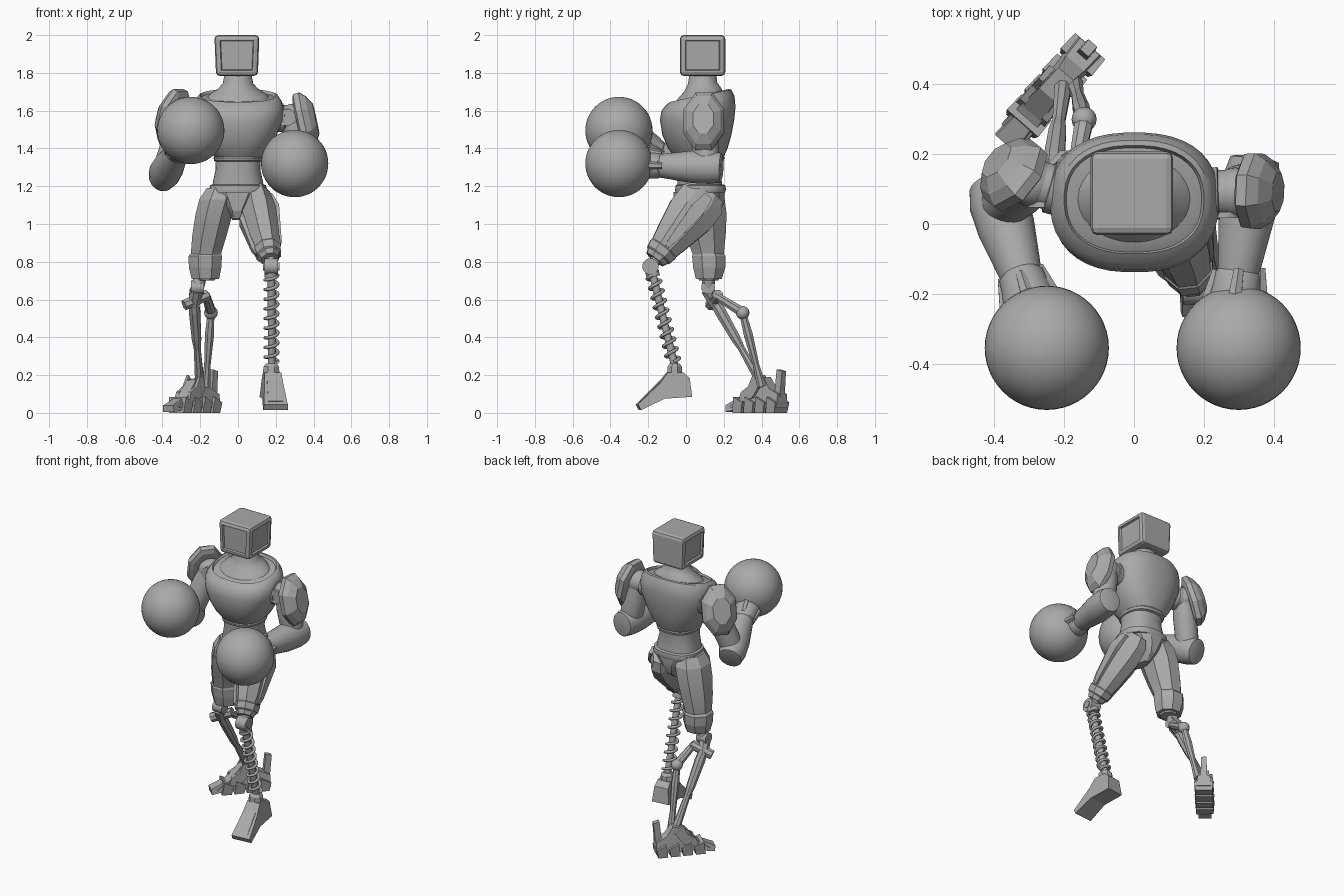
import bpy, bmesh, math
from mathutils import Vector, Matrix

if "Cube" in bpy.data.objects:
    bpy.data.objects.remove(bpy.data.objects["Cube"])

gray = bpy.data.materials.new("plain_gray")
gray.use_nodes = True
gray.diffuse_color = (0.4, 0.4, 0.4, 1)
gray.node_tree.nodes["Principled BSDF"].inputs["Base Color"].default_value = (0.4, 0.4, 0.4, 1)


def finish(name, bm, angle=35):
    """Turn a bmesh into a named gray object, smooth below the given angle."""
    bmesh.ops.recalc_face_normals(bm, faces=bm.faces)
    mesh = bpy.data.meshes.new(name)
    bm.to_mesh(mesh)
    bm.free()
    mesh.materials.append(gray)
    ob = bpy.data.objects.new(name, mesh)
    bpy.context.collection.objects.link(ob)
    if angle:
        bpy.ops.object.select_all(action='DESELECT')
        ob.select_set(True)
        bpy.context.view_layer.objects.active = ob
        bpy.ops.object.shade_smooth_by_angle(angle=math.radians(angle))
    return ob


def skin(name, rings, angle=35):
    """Bridge rings of points into a capped solid."""
    bm = bmesh.new()
    loops = [[bm.verts.new(p) for p in ring] for ring in rings]
    n = len(loops[0])
    for a, b in zip(loops, loops[1:]):
        for i in range(n):
            j = (i + 1) % n
            bm.faces.new((a[i], a[j], b[j], b[i]))
    bm.faces.new(loops[0])
    bm.faces.new(loops[-1])
    return finish(name, bm, angle)


def outline(n, power=2):
    """Unit outline: a polygon with flat sides, or a rounded box for power > 2."""
    k = 1 / math.cos(math.pi / n)
    for i in range(n):
        t = 2 * math.pi * (i + 0.5) / n
        c, s = math.cos(t) * k, math.sin(t) * k
        yield (math.copysign(abs(c) ** (2 / power), c), math.copysign(abs(s) ** (2 / power), s))


def body(name, rows, n=40, power=2.4, angle=35):
    """Level rings from rows of z, x0, x1, y0, y1, tilt."""
    return skin(name, [[((x0 + x1) / 2 + (x1 - x0) / 2 * u, (y0 + y1) / 2 + (y1 - y0) / 2 * v,
                         z + tilt * (y1 - y0) / 2 * v) for u, v in outline(n, power)]
                       for z, x0, x1, y0, y1, tilt in rows], angle)


def limb(name, a, b, sections, n=24, side=(1, 0, 0), angle=35, power=2):
    """Rings along a line from rows of position, half width, half depth."""
    a, b, side = Vector(a), Vector(b), Vector(side)
    axis = (b - a).normalized()
    u = (side - axis * side.dot(axis)).normalized()
    v = axis.cross(u)
    return skin(name, [[a.lerp(b, t) + u * (p * w) + v * (q * d) for p, q in outline(n, power)]
                       for t, w, d in sections], angle)


def rod(name, a, b, r0, r1=None, n=16, angle=35, side=(1, 0, 0.01)):
    r1 = r1 or r0
    return limb(name, a, b, [(0, r0, r0), (1, r1, r1)], n, side, angle)


def ball(name, loc, r, seg=48):
    bm = bmesh.new()
    bmesh.ops.create_uvsphere(bm, u_segments=seg, v_segments=seg // 2, radius=r,
                              matrix=Matrix.Translation(loc))
    return finish(name, bm, 60)


def prism(name, profile, w0, w1, loc=(0, 0, 0), yaw=0):
    """Side profile of (y, z) pairs, half width w0 at the bottom, w1 at the top."""
    zs = [z for _, z in profile]
    m = Matrix.Translation(loc) @ Matrix.Rotation(yaw, 4, 'Z')

    def flank(s):
        return [m @ Vector((s * (w0 + (w1 - w0) * (z - min(zs)) / (max(zs) - min(zs))), y, z))
                for y, z in profile]
    return skin(name, [flank(-1), flank(1)], 0)


# Boxy head with recessed front and side panels
bm = bmesh.new()
bmesh.ops.create_cube(bm, size=1, matrix=Matrix.Translation((-0.006, 0.088, 1.892))
                      @ Matrix.Diagonal((0.238, 0.24, 0.216, 1)))
for v in bm.verts:
    if v.co.z < 1.85:
        v.co.x *= 0.93
bmesh.ops.bevel(bm, geom=bm.edges[:], offset=0.02, segments=2, affect='EDGES', profile=0.5)
bm.normal_update()
panels = [f for f in bm.faces if f.calc_area() > 0.02 and f.normal.y < 0.5 and abs(f.normal.z) < 0.5]
bmesh.ops.inset_individual(bm, faces=panels, thickness=0.012, depth=0)
bmesh.ops.inset_individual(bm, faces=panels, thickness=0.006, depth=-0.012)
finish("head", bm, 0)

# Neck and torso
body("neck", [(1.66, -.17, .17, -.06, .2, .2), (1.69, -.145, .145, -.04, .19, .2),
              (1.715, -.105, .105, -.01, .18, .15), (1.745, -.08, .08, .01, .165, .05),
              (1.80, -.07, .07, .02, .16, 0)], power=2)
body("chest", [(1.355, -.125, .125, -.06, .2, 0), (1.40, -.165, .165, -.095, .22, 0),
               (1.47, -.205, .205, -.125, .24, 0), (1.55, -.235, .237, -.138, .255, 0),
               (1.61, -.24, .243, -.13, .262, .05), (1.65, -.228, .23, -.112, .257, .15),
               (1.675, -.21, .212, -.095, .24, .22), (1.68, -.20, .20, -.085, .225, .22),
               (1.665, -.193, .193, -.08, .218, .22), (1.672, -.165, .165, -.055, .2, .2)])
body("chest_band", [(1.33, -.118, .118, -.05, .19, 0), (1.335, -.126, .126, -.06, .2, 0),
                    (1.35, -.13, .13, -.064, .204, 0), (1.36, -.12, .12, -.06, .2, 0)])
body("abdomen", [(1.17, -.138, .138, -.045, .195, 0), (1.22, -.133, .133, -.045, .19, 0),
                 (1.29, -.118, .118, -.045, .18, 0), (1.36, -.12, .12, -.05, .19, 0)])
body("belt", [(1.165, -.148, .148, -.055, .205, 0), (1.18, -.153, .153, -.058, .212, 0),
              (1.205, -.148, .148, -.054, .208, 0), (1.21, -.135, .135, -.045, .195, 0)])
body("pelvis", [(1.02, -.03, .02, .01, .13, 0), (1.06, -.05, .045, -.03, .18, 0),
                (1.12, -.095, .09, -.05, .205, 0), (1.18, -.14, .14, -.052, .205, 0)], n=12, angle=25)
body("pelvis_front_plate", [(1.03, -.025, .015, -.045, 0, 0), (1.07, -.03, .02, -.062, 0, 0),
                            (1.17, -.065, .06, -.066, 0, 0)], n=4, power=2, angle=0)

# Arms: rows of side, shoulder, elbow, wrist, fist, armour centre, armour facing
arms = [("left", (.29, .09, 1.565), (.335, .11, 1.3), (.292, -.19, 1.31), (.30, -.355, 1.32),
         (.335, .095, 1.54), (1, -.05, .22)),
        ("right", (-.29, .12, 1.565), (-.385, .05, 1.275), (-.31, -.19, 1.40), (-.25, -.355, 1.495),
         (-.335, .135, 1.56), (-.75, .6, .3))]
for side, shoulder, elbow, wrist, fist, pad, facing in arms:
    s, e, w, f, p, d = map(Vector, (shoulder, elbow, wrist, fist, pad, facing))
    d.normalize()
    inner = Vector((math.copysign(0.17, s.x), 0.085, 1.56))
    limb(side + "_shoulder_joint", inner, s,
         [(0, .075, .075), (.6, .075, .075), (.62, .066, .066), (1, .066, .066)], side=(0, 1, 0))
    ball(side + "_shoulder_ball", s, .072, 24)
    front = s + Vector((-math.copysign(.03, s.x), -.055, 0))
    rod(side + "_shoulder_cap", front, front + Vector((0, -.018, 0)), .045, n=24)
    limb(side + "_upper_arm", s, e, [(0, .062, .062), (.35, .072, .072), (.8, .07, .07), (1, .065, .065)])
    limb(side + "_forearm", e, w,
         [(-.27, .05, .055), (-.25, .07, .078), (-.05, .084, .087), (.25, .082, .086),
          (.82, .06, .062), (.84, .066, .066), (1.0, .07, .07), (1.15, .078, .078)])
    for k in (-1, 0, 1):
        off = (f - w).normalized().cross(Vector((0, 0, 1))) * (.062 * k)
        up = Vector((0, 0, .064 * (1 - abs(k))))
        rod(side + "_wrist_tab", e.lerp(w, .8) + off + up, e.lerp(w, 1.12) + off * 1.25 + up * 1.25,
            .014, .02, 6, 0)
    ball(side + "_fist", f, .178)
    limb(side + "_shoulder_armour", p - d * .02, p + d * .08,
         [(0, .085, .125), (.1, .105, .152), (.4, .108, .155), (.7, .09, .13), (1, .055, .08)],
         n=8, side=(-d.y, d.x, 0), angle=15, power=2)

# Left leg: thigh, knee, spring shin and wedge foot
hip, knee = (.09, .095, 1.14), (.165, -.15, .83)
limb("left_thigh", hip, knee, [(-.1, .055, .09), (.05, .078, .128), (.3, .09, .128), (.7, .077, .094),
                               (.98, .057, .068), (1.06, .045, .055)], n=8, angle=15)
for k in (-1, 1):
    shift = Vector((.012 * k, .03 * k, .02 * k))
    limb("left_thigh_panel", Vector(hip) + shift * 1.3, Vector(knee) + shift * .6,
         [(.08, .07, .025), (.3, .093, .038), (.8, .072, .02), (.9, .06, .012)], n=4, angle=0)
limb("left_thigh_cuff", hip, knee, [(.86, .064, .078), (.88, .07, .082), (.98, .064, .074), (1, .055, .062)],
     n=8, angle=15)
rod("left_knee_joint", (.14, -.188, .775), (.212, -.188, .775), .043, n=24, side=(0, 1, 0))
rod("left_knee_hub", (.133, -.188, .775), (.219, -.188, .775), .022, side=(0, 1, 0))
rod("left_knee_link", (.17, -.15, .82), (.176, -.188, .775), .03)
top, foot = Vector((.177, -.18, .75)), Vector((.178, -.06, .25))
rod("left_shin_rod", top, foot, .02)
rod("left_spring_top", top, top.lerp(foot, .06), .036)

axis = (foot - top).normalized()
u = Vector((1, 0, 0))
v = axis.cross(u)
turns, step = 9, 16
coil = bpy.data.curves.new("left_shin_spring", 'CURVE')
coil.dimensions, coil.bevel_depth, coil.bevel_resolution = '3D', .009, 2
spline = coil.splines.new('POLY')
spline.points.add(turns * step)
for i, pt in enumerate(spline.points):
    t = 2 * math.pi * i / step
    co = top.lerp(foot, .04 + .92 * i / (turns * step)) + (u * math.cos(t) + v * math.sin(t)) * .034
    pt.co = (*co, 1)
spring = bpy.data.objects.new("left_shin_spring", coil)
bpy.context.collection.objects.link(spring)
coil.materials.append(gray)
bpy.ops.object.select_all(action='DESELECT')
spring.select_set(True)
bpy.context.view_layer.objects.active = spring
bpy.ops.object.convert(target='MESH')

foot_at, foot_yaw = (.175, 0, 0), .1
prism("left_foot", [(-.10, .215), (-.02, .215), (.015, .185), (.027, .085), (-.12, .075), (-.245, .015),
                    (-.262, .045), (-.145, .155)], .066, .044, foot_at, foot_yaw)
prism("left_foot_panel", [(-.135, .172), (-.128, .165), (-.235, .06), (-.247, .062)], .04, .034,
      foot_at, foot_yaw)
body("left_ankle", [(.2, .13, .22, -.10, -.02, 0), (.245, .135, .217, -.098, -.022, 0),
                    (.262, .15, .205, -.085, -.035, 0)], n=8, power=2, angle=0)

# Right leg: thigh, knee, twin strut shin
body("right_thigh", [(1.19, -.165, -.02, -.02, .175, 0), (1.13, -.205, -.005, -.04, .205, 0),
                     (1.05, -.225, -.03, -.03, .215, 0), (.94, -.242, -.06, 0, .21, 0),
                     (.84, -.25, -.09, .035, .2, 0), (.73, -.235, -.105, .055, .19, 0),
                     (.70, -.215, -.125, .07, .17, 0)], n=8, power=2, angle=15)
body("right_thigh_cuff", [(.845, -.25, -.09, .038, .198, 0), (.83, -.262, -.085, .032, .21, 0),
                          (.77, -.26, -.088, .038, .208, 0), (.71, -.245, -.1, .052, .19, 0)],
     n=8, power=2, angle=0)
rod("right_thigh_stub", (-.2, .12, .72), (-.215, .117, .66), .034)
rod("right_knee_joint", (-.25, .117, .665), (-.18, .117, .665), .036, n=24, side=(0, 1, 0))
rod("right_knee_bar", (-.285, .13, .57), (-.16, .17, .625), .028, n=8, angle=0, side=(0, 1, 0))
rod("right_knee_block", (-.22, .115, .65), (-.235, .16, .57), .035, .03, 8, 0)
limb("right_front_strut", (-.235, .14, .61), (-.2, .42, .12),
     [(0, .024, .024), (.15, .03, .03), (.45, .025, .025), (.55, .018, .018), (1, .026, .026)], n=8, angle=0)
rod("right_rear_link", (-.17, .15, .625), (-.143, .295, .535), .02, .026, 8, 0)
ball("right_rear_joint", (-.143, .3, .53), .036, 16)
limb("right_rear_strut", (-.143, .3, .53), (-.17, .4, .14),
     [(0, .018, .018), (.3, .024, .024), (.7, .017, .017), (1, .024, .024)], n=8, angle=0)

# Right foot: segmented sole, toe, heel post
at, yaw = (-.235, .385, 0), -.72
prism("right_foot_core", [(-.17, .03), (-.09, .09), (-.02, .17), (.06, .19), (.1, .13), (.165, .1),
                          (.165, .025)], .045, .028, at, yaw)
prism("right_toe", [(-.2, .005), (-.205, .04), (-.13, .075), (-.11, .02)], .04, .03, at, yaw)
for i in range(4):
    y = -.14 + i * .078
    prism("right_sole_segment", [(y, 0), (y + .06, 0), (y + .072, .055), (y + .012, .085)],
          .052, .06, at, yaw)
for s in (-1, 1):
    side = Matrix.Rotation(yaw, 4, 'Z') @ Vector((.042 * s, 0, 0)) + Vector(at)
    prism("right_foot_fin", [(-.1, .05), (.0, .08), (.05, .15), (0, .2), (-.03, .14), (-.08, .11)],
          .012, .008, side, yaw)
prism("right_heel_post", [(.125, .08), (.165, .08), (.178, .22), (.14, .23)], .02, .016, at, yaw)
